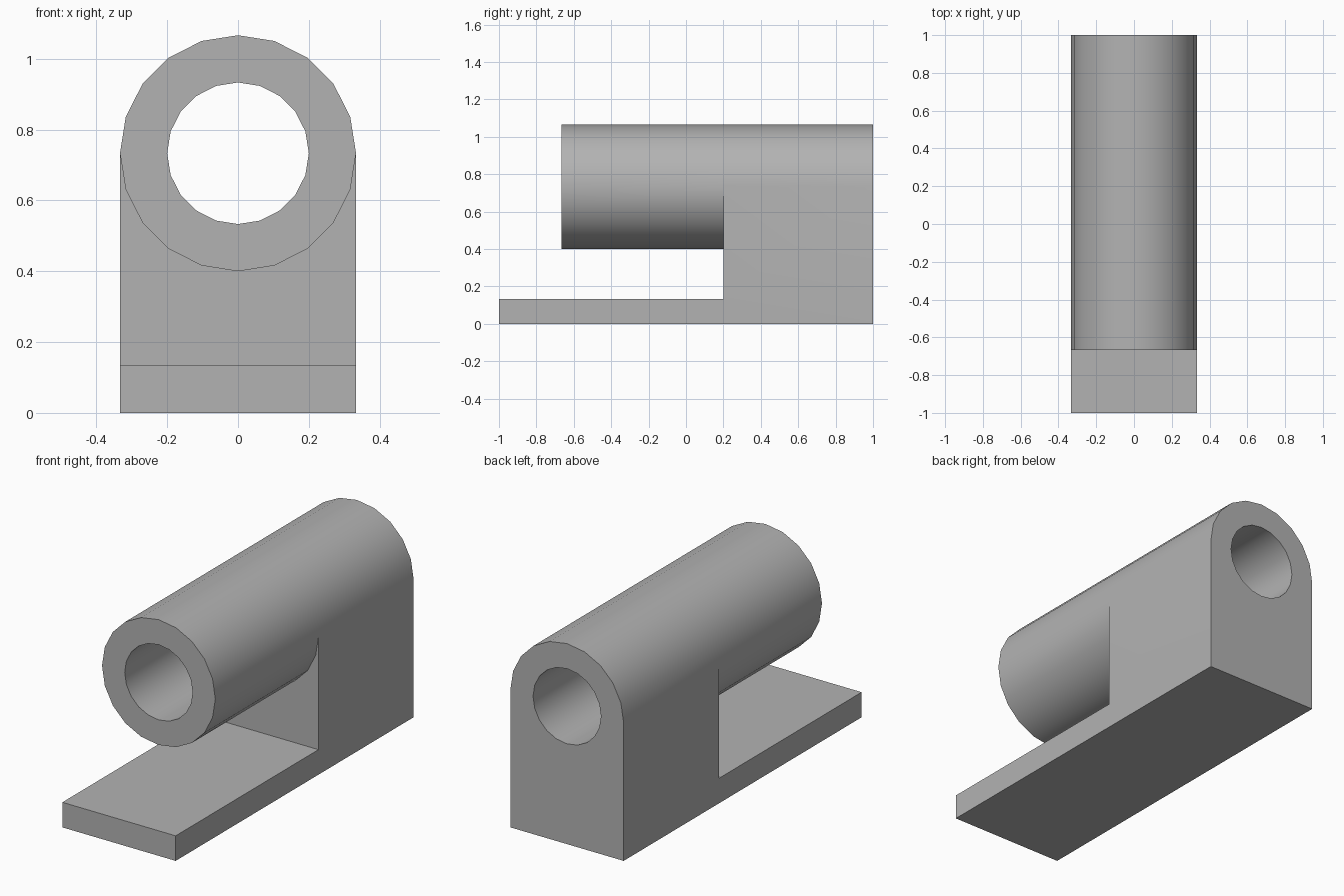
import bpy, bmesh, math

cube = bpy.data.objects.get("Cube")
if cube:
    bpy.data.objects.remove(cube, do_unlink=True)

SIDES = 20
HALF = SIDES // 2
OUTER, BORE, AXIS_Z = 1 / 3, 0.2, 0.7333
FRONT, BARREL_FRONT, STEP, BACK = -1.0, -0.6667, 0.2, 1.0
PLATE_TOP = 0.1333

bm = bmesh.new()


def ring(radius, y, count=SIDES):
    """Points round the barrel axis, starting at +x and going over the top."""
    angles = [2 * math.pi * i / SIDES for i in range(count)]
    return [bm.verts.new((radius * math.cos(a), y, AXIS_Z + radius * math.sin(a)))
            for a in angles]


def bridge(a, b, closed=True):
    n = len(a)
    for i in range(n if closed else n - 1):
        j = (i + 1) % n
        bm.faces.new((a[i], a[j], b[j], b[i]))


def pair(y, z):
    """Matching left (+x) and right (-x) corners."""
    return [bm.verts.new((s * OUTER, y, z)) for s in (1, -1)]


# Barrel: front ring, outside up to the step, and bore right through
outer_front = ring(OUTER, BARREL_FRONT)
outer_step = ring(OUTER, STEP)
bore_front = ring(BORE, BARREL_FRONT)
bore_back = ring(BORE, BACK)
bridge(outer_front, bore_front)
bridge(outer_front, outer_step)
bridge(bore_front, bore_back)

# Rounded top of the support and upper half of its back face
arch_back = ring(OUTER, BACK, HALF + 1)
bridge(outer_step[:HALF + 1], arch_back, closed=False)
bridge(arch_back, bore_back[:HALF + 1], closed=False)

# Corners of the base plate and support
step_low = pair(STEP, PLATE_TOP)
plate_top = pair(FRONT, PLATE_TOP)
plate_low = pair(FRONT, 0)
back_low = pair(BACK, 0)

# Side walls, running from the plate up to the arch
for s, k in ((0, 0), (1, HALF)):
    bm.faces.new((outer_step[k], arch_back[k], back_low[s],
                  plate_low[s], plate_top[s], step_low[s]))

# Plate top, plate front and underside
for a, b in ((step_low, plate_top), (plate_top, plate_low), (plate_low, back_low)):
    bm.faces.new((a[0], a[1], b[1], b[0]))

# Support front below the barrel, and lower half of the back face
bm.faces.new(outer_step[HALF:] + [outer_step[0]] + step_low)
bm.faces.new(bore_back[HALF:] + [bore_back[0], arch_back[0]] + back_low + [arch_back[HALF]])

bmesh.ops.recalc_face_normals(bm, faces=bm.faces)
mesh = bpy.data.meshes.new("barrel_bracket")
bm.to_mesh(mesh)
bm.free()

bracket = bpy.data.objects.new("barrel_bracket", mesh)
bpy.context.collection.objects.link(bracket)

# Plain grey finish
grey = bpy.data.materials.new("plain_grey")
grey.use_nodes = True
colour = (0.45, 0.45, 0.45, 1)
grey.diffuse_color = colour
grey.node_tree.nodes["Principled BSDF"].inputs["Base Color"].default_value = colour
mesh.materials.append(grey)

bpy.ops.object.select_all(action="DESELECT")
bracket.select_set(True)
bpy.context.view_layer.objects.active = bracket
bpy.ops.object.shade_smooth_by_angle(angle=math.radians(30))
